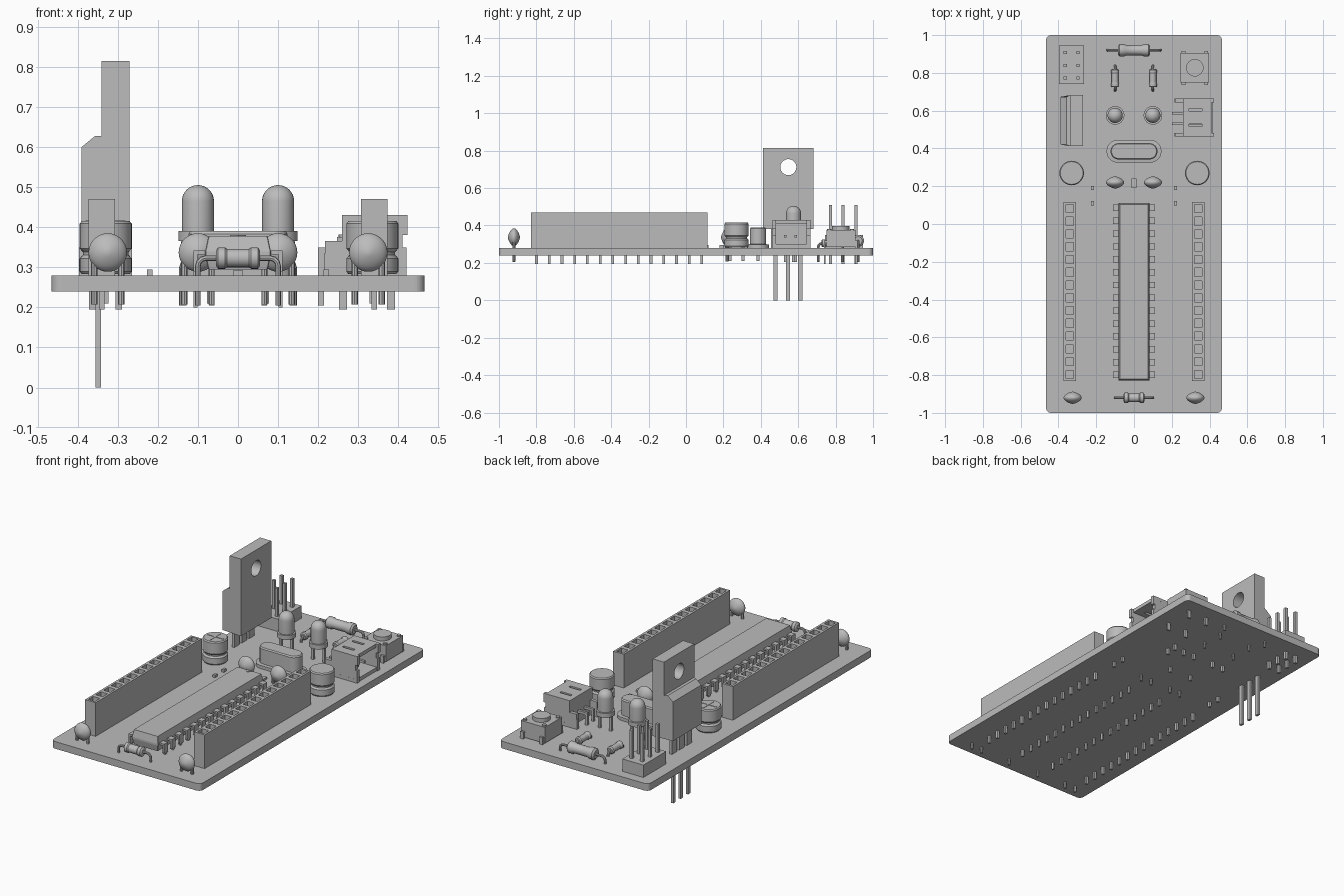
import bpy, bmesh
from math import sin, cos, pi
from mathutils import Matrix, Vector

if "Cube" in bpy.data.objects:
    bpy.data.objects.remove(bpy.data.objects["Cube"])

grey = bpy.data.materials.new("plain_grey")
grey.use_nodes = True
grey.diffuse_color = (0.5, 0.5, 0.5, 1)
grey.node_tree.nodes["Principled BSDF"].inputs["Base Color"].default_value = grey.diffuse_color
round_parts = []
BASE, TOP = 0.24, 0.28      # board underside and upper face
ROW = [0.085 - 0.068 * i for i in range(14)]


def finish(name, bm, smooth=False):
    bmesh.ops.recalc_face_normals(bm, faces=bm.faces)
    mesh = bpy.data.meshes.new(name)
    bm.to_mesh(mesh)
    bm.free()
    mesh.materials.append(grey)
    ob = bpy.data.objects.new(name, mesh)
    bpy.context.collection.objects.link(ob)
    if smooth:
        round_parts.append(ob)
    return ob


def boxes(name, spans):
    """One object from boxes given as (x0, x1, y0, y1, z0, z1)."""
    bm = bmesh.new()
    for a, b, c, d, e, f in spans:
        m = Matrix.Translation(((a + b) / 2, (c + d) / 2, (e + f) / 2))
        bmesh.ops.create_cube(bm, size=1, matrix=m @ Matrix.Diagonal((b - a, d - c, f - e, 1)))
    return finish(name, bm)


def post(x, y, z0, z1, w, d=None):
    d = d or w
    return (x - w / 2, x + w / 2, y - d / 2, y + d / 2, z0, z1)


def rounded(w, h, r, steps=6):
    """Rounded rectangle outline with half sizes w and h."""
    pts = []
    for q, (sx, sy) in enumerate([(1, 1), (-1, 1), (-1, -1), (1, -1)]):
        for i in range(steps + 1):
            a = (q + i / steps) * pi / 2
            pts.append((sx * (w - r) + r * cos(a), sy * (h - r) + r * sin(a)))
    return pts


def loft(name, levels, at=(0, 0), smooth=False):
    """Stack of outlines, each given as (z, points)."""
    bm = bmesh.new()
    rings = [[bm.verts.new((at[0] + x, at[1] + y, z)) for x, y in pts] for z, pts in levels]
    for lo, hi in zip(rings, rings[1:]):
        for i in range(len(lo)):
            bm.faces.new((lo[i - 1], lo[i], hi[i], hi[i - 1]))
    bm.faces.new(rings[0])
    bm.faces.new(rings[-1])
    return finish(name, bm, smooth)


def lathe(name, profile, matrix, steps=28):
    """Profile of (radius, height) turned about the local z axis."""
    bm = bmesh.new()
    vs = [bm.verts.new((r, 0, z)) for r, z in profile]
    es = [bm.edges.new(p) for p in zip(vs, vs[1:])]
    bmesh.ops.spin(bm, geom=vs + es, cent=(0, 0, 0), axis=(0, 0, 1), angle=2 * pi, steps=steps)
    bmesh.ops.remove_doubles(bm, verts=bm.verts, dist=0.0001)
    bmesh.ops.transform(bm, matrix=matrix, verts=bm.verts)
    return finish(name, bm, True)


def move(x, y, z=0):
    return Matrix.Translation((x, y, z))


def wire(name, points, radius):
    cu = bpy.data.curves.new(name, "CURVE")
    cu.dimensions = "3D"
    cu.bevel_depth, cu.bevel_resolution, cu.use_fill_caps = radius, 2, True
    sp = cu.splines.new("POLY")
    sp.points.add(len(points) - 1)
    for p, co in zip(sp.points, points):
        p.co = (*co, 1)
    cu.materials.append(grey)
    ob = bpy.data.objects.new(name, cu)
    bpy.context.collection.objects.link(ob)
    round_parts.append(ob)


def resistor(name, x, y, z, half, radius, reach, lead, turn):
    m = move(x, y, z) @ Matrix.Rotation(turn, 4, "Z")
    shape = [(0, 1), (0.7, 1), (1, 0.9), (1, 0.6), (0.85, 0.5)]
    prof = [(r * radius, -h * half) for r, h in shape] + [(r * radius, h * half) for r, h in shape[::-1]]
    lathe(name + "_body", prof, m @ Matrix.Rotation(pi / 2, 4, "Y"), 20)
    bend, drop = 0.02, 0.205 - z
    right = [(reach - bend + bend * sin(a), 0, -bend + bend * cos(a)) for a in (0, pi / 6, pi / 3, pi / 2)]
    right.append((reach, 0, drop))
    path = [(-p[0], 0, p[2]) for p in right[::-1]] + right
    wire(name + "_lead", [m @ Vector(p) for p in path], lead)


# Circuit board
edge = rounded(0.465, 1, 0.025)
loft("circuit_board", [(BASE, edge), (TOP, edge)])

# Socket strips with square holes, and their pins
for side, x in (("left", 0.34), ("right", -0.34)):
    bm = bmesh.new()
    bmesh.ops.create_grid(bm, x_segments=1, y_segments=14, size=1,
                          matrix=move(x, -0.357, 0.47) @ Matrix.Diagonal((0.033, 0.473, 1, 1)))
    rim = [e for e in bm.edges if e.is_boundary]
    cells = bm.faces[:]
    skirt = bmesh.ops.extrude_edge_only(bm, edges=rim)["geom"]
    bmesh.ops.translate(bm, vec=(0, 0, TOP - 0.47), verts=[v for v in skirt if isinstance(v, bmesh.types.BMVert)])
    bmesh.ops.inset_individual(bm, faces=cells, thickness=0.017)
    wells = bmesh.ops.extrude_discrete_faces(bm, faces=cells)["faces"]
    bmesh.ops.translate(bm, vec=(0, 0, -0.06), verts=[v for f in wells for v in f.verts])
    finish(side + "_socket_strip", bm)
    boxes(side + "_socket_pins", [post(x, y, 0.195, TOP, 0.014) for y in ROW])

# Long chip with legs along both sides
loft("chip_body", [(z, rounded(0.082 - i, 0.47 - i, 0.002, 1)) for z, i in
                   ((0.295, 0.008), (0.33, 0), (0.34, 0), (0.378, 0.008))], (0, -0.359))
loft("chip_notch", [(z, [(-0.02, 0.1), (0, 0.08), (0.02, 0.1)]) for z in (0.376, 0.381)])
legs = []
for s in (-1, 1):
    for y in ROW:
        legs += [post(s * 0.093, y, 0.332, 0.342, 0.035, 0.034),
                 post(s * 0.106, y, 0.29, 0.342, 0.01, 0.034),
                 post(s * 0.106, y, 0.2, 0.29, 0.01, 0.014)]
boxes("chip_legs", legs)

# Lens shaped disc capacitors
lens = [(0.048 * sin(a), -0.033 * cos(a) * (1 - 0.25 * sin(a))) for a in [pi * i / 14 for i in range(15)]]
for i, (x, y) in enumerate([(0.325, -0.92), (-0.325, -0.92), (0.1, 0.22), (-0.1, 0.22)]):
    lathe(f"disc_capacitor_{i}", lens, move(x, y, 0.337) @ Matrix.Rotation(pi / 2, 4, "X"))
    for s in (-1, 1):
        wire(f"disc_capacitor_lead_{i}", [(x + s * 0.034, y, z) for z in (0.207, 0.325)], 0.008)

# Can capacitors with a rolled groove
can = [(0, 0.283), (0.06, 0.283), (0.065, 0.29), (0.065, 0.322), (0.057, 0.331), (0.057, 0.338),
       (0.065, 0.347), (0.065, 0.409), (0.06, 0.415), (0, 0.415)]
for side, x in (("left", 0.335), ("right", -0.33)):
    lathe(side + "_can_capacitor", can, move(x, 0.27), 36)
    boxes(side + "_can_leads", [post(x, 0.27 + s * 0.035, 0.21, 0.29, 0.014) for s in (-1, 1)])
boxes("can_cross", [post(-0.33, 0.27, 0.414, 0.417, 0.1, 0.006), post(-0.33, 0.27, 0.414, 0.417, 0.006, 0.1)])

# Crystal: stadium can on a flange
flange, can_top = rounded(0.145, 0.06, 0.059, 10), rounded(0.124, 0.043, 0.042, 10)
lip = rounded(0.119, 0.038, 0.037, 10)
loft("crystal", [(TOP, flange), (0.298, flange), (0.3, can_top), (0.383, can_top), (0.39, lip)], (0, 0.385), True)
boxes("crystal_leads", [post(s * 0.07, 0.385, 0.21, TOP, 0.014) for s in (-1, 1)])

# Indicator lamps
dome = [(0.04 * cos(a), 0.465 + 0.04 * sin(a)) for a in [pi / 2 * i / 8 for i in range(9)]]
lamp = [(0, 0.365), (0.049, 0.365), (0.049, 0.39), (0.04, 0.39)] + dome
for side, x in (("left", 0.1), ("right", -0.1)):
    lathe(side + "_lamp", lamp, move(x, 0.575), 32)
    boxes(side + "_lamp_legs", [post(x + s * 0.035, 0.575, 0.205, 0.37, 0.014) for s in (-1, 1)])

# Resistors
resistor("front_resistor", 0, -0.92, 0.323, 0.055, 0.027, 0.1, 0.007, 0)
resistor("back_resistor", 0, 0.92, 0.318, 0.085, 0.032, 0.14, 0.007, 0)
for side, x in (("left", 0.1), ("right", -0.1)):
    resistor(side + "_small_resistor", x, 0.772, 0.305, 0.048, 0.021, 0.065, 0.007, pi / 2)

# Upright regulator with a holed tab and three long legs
side_shape = [(-0.39, 0.38), (-0.39, 0.6), (-0.357, 0.627), (-0.34, 0.627),
              (-0.34, 0.815), (-0.27, 0.815), (-0.27, 0.38)]
bm = bmesh.new()
ends = [[bm.verts.new((x, 0.547 + s * (0.126 if x < -0.35 else 0.135), z)) for x, z in side_shape] for s in (-1, 1)]
for ring in ends:
    bm.faces.new(ring)
for i in range(len(side_shape)):
    bm.faces.new((ends[0][i - 1], ends[0][i], ends[1][i], ends[1][i - 1]))
regulator = finish("regulator_body", bm, True)
cutter = lathe("tab_hole_cutter", [(0, -0.1), (0.043, -0.1), (0.043, 0.1), (0, 0.1)],
               move(-0.3, 0.547, 0.712) @ Matrix.Rotation(pi / 2, 4, "Y"))
cutter.hide_render = True
cutter.hide_set(True)
round_parts.remove(cutter)
hole = regulator.modifiers.new("tab_hole", "BOOLEAN")
hole.object, hole.operation, hole.solver = cutter, "DIFFERENCE", "EXACT"
legs = []
for y in (0.478, 0.545, 0.611):
    legs += [post(-0.349, y, 0, 0.39, 0.014, 0.022), post(-0.349, y, TOP, 0.39, 0.014, 0.045)]
boxes("regulator_legs", legs)

# Six pin header
boxes("pin_header_block", [(-0.396, -0.265, 0.742, 0.945, TOP, 0.35)])
boxes("header_pins", [post(x, y, 0.195, 0.51, 0.016) for x in (-0.364, -0.297) for y in (0.772, 0.84, 0.908)])

# Push button with corner rivets and bent legs
boxes("button_case", [(0.247, 0.397, 0.75, 0.905, 0.285, 0.375)])
lathe("button_cap", [(0, 0.37), (0.046, 0.37), (0.046, 0.397), (0, 0.397)], move(0.322, 0.827))
legs = []
for sx in (-1, 1):
    for sy in (-1, 1):
        x, y = 0.322 + sx * 0.06, 0.827 + sy * 0.085
        lathe("button_rivet", [(0, 0.37), (0.011, 0.37), (0.011, 0.382), (0, 0.382)],
              move(x, 0.827 + sy * 0.061), 12)
        legs += [post(x, y, 0.195, 0.32, 0.02, 0.01), post(x, y - sy * 0.005, 0.31, 0.32, 0.02)]
boxes("button_legs", legs)

# Side entry plug connector: walls, slotted roof, stepped wings, contacts
plug = [(0.26, 0.415, 0.462, 0.665, TOP, 0.3), (0.26, 0.29, 0.462, 0.665, TOP, 0.43),
        (0.36, 0.41, 0.462, 0.665, 0.41, 0.43), (0.26, 0.41, 0.53, 0.598, 0.41, 0.43)]
for s in (-1, 1):
    y = 0.5635 + s * 0.091
    plug += [post(0.34, y, TOP, 0.35, 0.16, 0.02), post(0.335, y, 0.35, 0.43, 0.15, 0.02),
             post(0.335, y - s * 0.02, 0.41, 0.43, 0.15, 0.045),
             post(0.24, y, TOP, 0.365, 0.045, 0.02), post(0.225, y, TOP, 0.335, 0.02),
             post(0.415, y, 0.38, 0.43, 0.015, 0.02)]
boxes("plug_housing", plug)
boxes("plug_contacts", [span for y in (0.53, 0.587) for span in
                        [(0.2, 0.38, y - 0.007, y + 0.007, 0.335, 0.349), post(0.207, y, 0.205, 0.349, 0.014)]])

# Tiny surface pads
pads = [post(s * 0.22, y, TOP, 0.295, 0.014, 0.022) for s in (-1, 1) for y in (0.11, 0.19)]
boxes("surface_pads", pads + [post(0, 0.215, TOP, 0.292, 0.026, 0.05)])

# Smooth the round parts and turn wires into meshes
bpy.ops.object.select_all(action="DESELECT")
for ob in round_parts:
    ob.select_set(True)
    bpy.context.view_layer.objects.active = ob
    if ob.type == "CURVE":
        bpy.ops.object.convert(target="MESH")
    bpy.ops.object.shade_smooth_by_angle(angle=pi / 6)
    ob.select_set(False)
